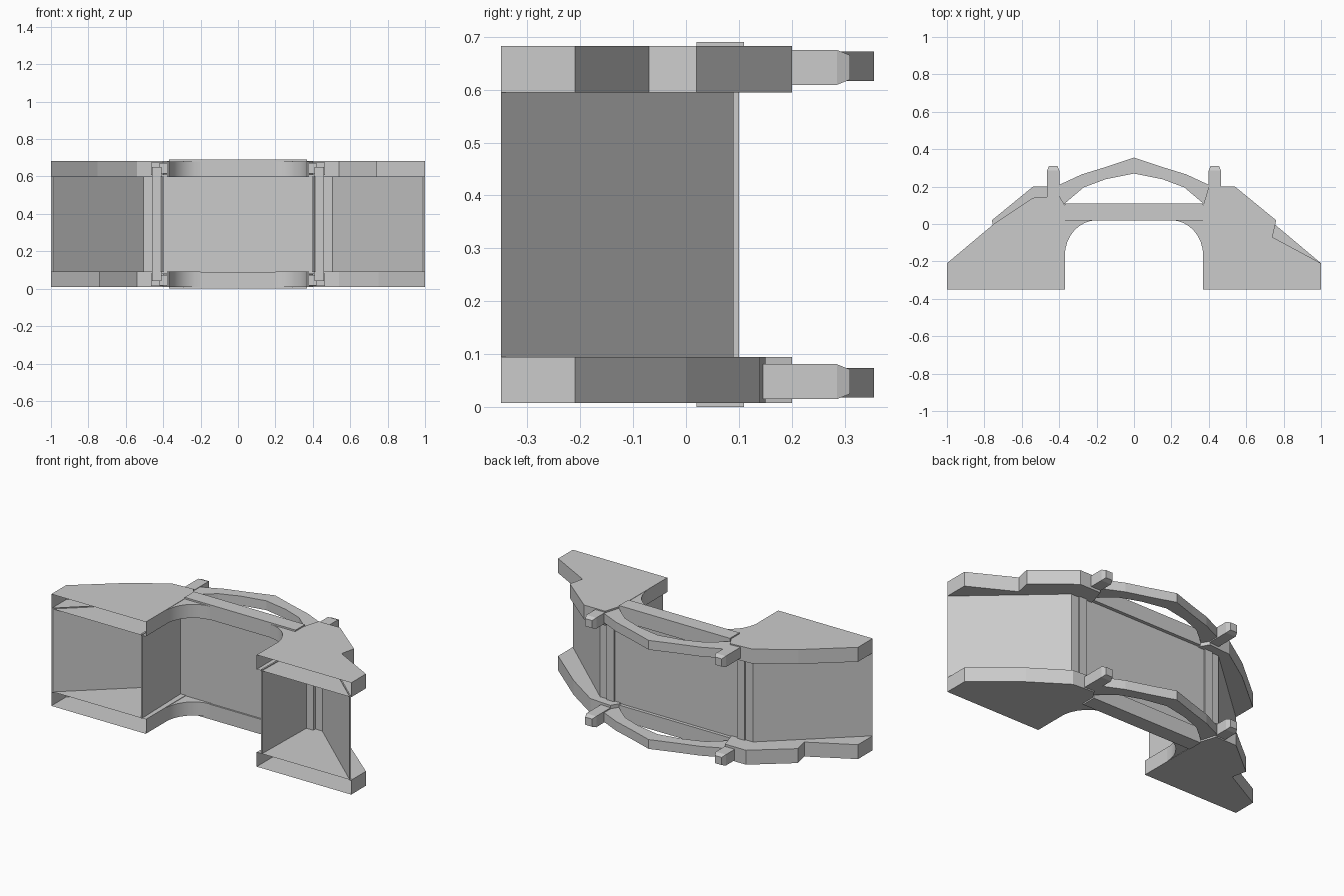
import bpy, bmesh, math

cube = bpy.data.objects.get("Cube")
if cube:
    bpy.data.objects.remove(cube, do_unlink=True)

gray = bpy.data.materials.new("light_gray")
gray.use_nodes = True
gray.diffuse_color = (0.6, 0.6, 0.6, 1)
gray.node_tree.nodes["Principled BSDF"].inputs["Base Color"].default_value = (0.6, 0.6, 0.6, 1)

H = 0.69  # full height


def prism(name, pts, z0, z1, open_front=False, smooth=None):
    """Extrude a plan outline between two heights."""
    bm = bmesh.new()
    low = [bm.verts.new((x, y, z0)) for x, y in pts]
    high = [bm.verts.new((x, y, z1)) for x, y in pts]
    n = len(pts)
    bm.faces.new(low[::-1])
    bm.faces.new(high)
    for i in range(n):
        j = (i + 1) % n
        if not (open_front and i == 0):
            bm.faces.new((low[i], low[j], high[j], high[i]))
    bmesh.ops.recalc_face_normals(bm, faces=bm.faces)
    mesh = bpy.data.meshes.new(name)
    bm.to_mesh(mesh)
    bm.free()
    mesh.materials.append(gray)
    ob = bpy.data.objects.new(name, mesh)
    bpy.context.collection.objects.link(ob)
    if smooth:
        bpy.ops.object.select_all(action="DESELECT")
        ob.select_set(True)
        bpy.context.view_layer.objects.active = ob
        bpy.ops.object.shade_smooth_by_angle(angle=math.radians(smooth))
    return ob


def box(name, x0, x1, y0, y1, z0, z1):
    return prism(name, [(x0, y0), (x1, y0), (x1, y1), (x0, y1)], z0, z1)


def side(pts, s):
    return [(s * x, y) for x, y in pts]


front = [(0.37, -0.35), (1, -0.35), (1, -0.21)]
inner = [(0.37, 0.1)]
plain = front + [(0.75, 0), (0.54, 0.14), (0.4, 0.15)] + inner
notched = front + [(0.74, -0.07), (0.76, 0.02), (0.54, 0.2), (0.4, 0.2)] + inner

# Concave corner gusset outline
gusset = [(0.38, 0.03), (0.38, -0.17)]
for i in range(9):
    a = math.pi / 2 * i / 8
    gusset.append((0.2 + 0.17 * math.cos(a), -0.17 + 0.19 * math.sin(a)))
gusset.append((0.2, 0.03))

# Rear handle outline, mirrored about the centre
outer_half = [(0.42, 0.2), (0.28, 0.265), (0.15, 0.305)]
inner_half = [(0.15, 0.24), (0.27, 0.195), (0.37, 0.11), (0.42, 0.11)]
handle = (outer_half + [(0, 0.355)] + side(outer_half[::-1], -1)
          + side(inner_half[::-1], -1) + [(0, 0.27)] + inner_half)

for level, base in (("lower", False), ("upper", True)):
    def span(a, b):
        # Heights from the nearer end, mirrored for the upper level
        return (H - b, H - a) if base else (a, b)

    prism(level + "_handle", handle, *span(0.018, 0.074))
    box(level + "_centre_lip", -0.37, 0.37, 0.02, 0.11, *span(0, 0.09))
    for s, label in ((1, "left"), (-1, "right")):
        outline = notched if (s > 0) == base else plain
        tag = level + "_" + label
        prism(tag + "_wing_plate", side(outline, s), *span(0.008, 0.095), open_front=True)
        prism(tag + "_gusset", side(gusset, s), *span(0.01, 0.092), smooth=30)

        # Peg with a tapered square tip
        z = sum(span(0.015, 0.081)) / 2
        peg = box(tag + "_peg", s * 0.432 - 0.033, s * 0.432 + 0.033, 0.13, 0.285,
                  z - 0.033, z + 0.033)
        bm = bmesh.new()
        bm.from_mesh(peg.data)
        cap = max(bm.faces, key=lambda f: f.calc_center_median().y)
        tip = bmesh.ops.extrude_discrete_faces(bm, faces=[cap])["faces"][0]
        for v in tip.verts:
            v.co.x += (s * 0.432 - v.co.x) * 0.3
            v.co.z += (z - v.co.z) * 0.3
            v.co.y = 0.31
        bm.to_mesh(peg.data)
        bm.free()

# Upright panels between the plates
box("centre_panel", -0.41, 0.41, 0.03, 0.09, 0.08, H - 0.08)
for s, label in ((1, "left"), (-1, "right")):
    prism(label + "_outer_panel", side([(0.99, -0.35), (1, -0.35), (0.51, 0.09),
          (0.4, 0.09), (0.4, 0.08), (0.506, 0.08)], s), 0.09, H - 0.09)
    prism(label + "_inner_wall", side([(0.395, -0.345), (0.405, -0.345),
          (0.415, 0.09), (0.405, 0.09)], s), 0.09, H - 0.09)
    xs = sorted((s * 0.41, s * 0.46))
    box(label + "_post", xs[0], xs[1], 0.06, 0.1, 0.04, H - 0.04)
